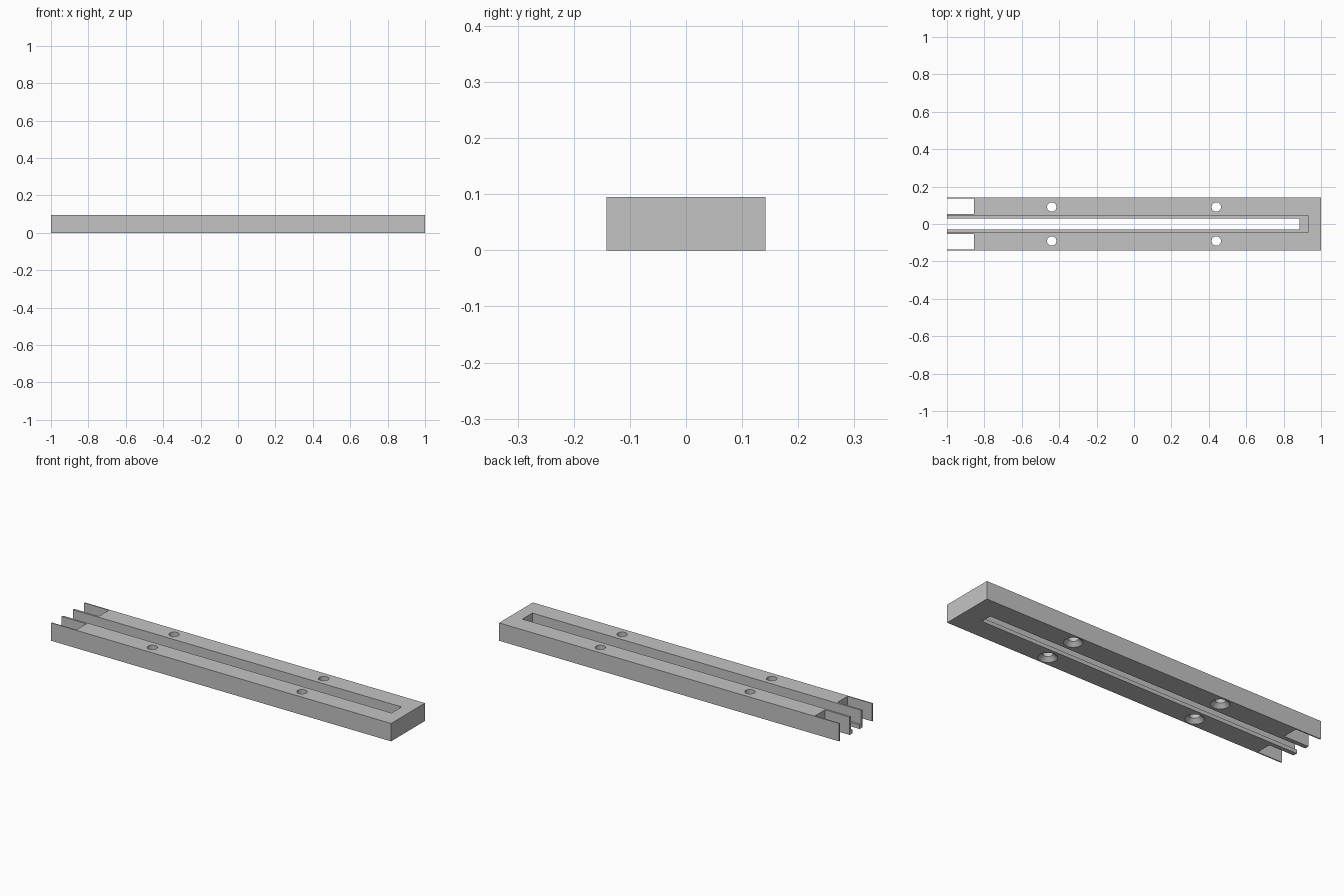
import bpy

cube = bpy.data.objects.get("Cube")
if cube:
    bpy.data.objects.remove(cube, do_unlink=True)

HEIGHT = 0.095
HALF_WIDTH = 0.142

grey = bpy.data.materials.new("plain grey")
grey.use_nodes = True
colour = (0.55, 0.55, 0.55, 1)
grey.diffuse_color = colour
grey.node_tree.nodes["Principled BSDF"].inputs["Base Color"].default_value = colour


def box(name, x, y, z):
    """Box spanning the given (low, high) ranges."""
    spans = (x, y, z)
    bpy.ops.mesh.primitive_cube_add(size=1, location=[(a + b) / 2 for a, b in spans])
    ob = bpy.context.object
    ob.name = name
    ob.scale = [b - a for a, b in spans]
    bpy.ops.object.transform_apply(location=True, rotation=False, scale=True)
    ob.data.materials.append(grey)
    return ob


def cone(name, x, y, z, r_low, r_high):
    bpy.ops.mesh.primitive_cone_add(vertices=40, radius1=r_low, radius2=r_high,
                                    depth=z[1] - z[0], location=(x, y, sum(z) / 2))
    ob = bpy.context.object
    ob.name = name
    ob.data.materials.append(grey)
    return ob


def cut(target, cutter):
    mod = target.modifiers.new("cut", "BOOLEAN")
    mod.operation = "DIFFERENCE"
    mod.solver = "EXACT"
    mod.object = cutter
    bpy.context.view_layer.objects.active = target
    bpy.ops.object.modifier_apply(modifier=mod.name)
    bpy.data.objects.remove(cutter, do_unlink=True)


rail = box("slotted_rail", (-1, 1), (-HALF_WIDTH, HALF_WIDTH), (0, HEIGHT))
through = (-0.1, 0.2)

# Stepped central slot, open at the right end: wide above a thin ledge
cut(rail, box("wide_slot", (-1.1, 0.933), (-0.042, 0.042), (0.02, 0.2)))
cut(rail, box("narrow_slot", (-1.2, 0.885), (-0.03, 0.03), through))

for side in (-1, 1):
    # Open end pocket that leaves thin walls
    y = sorted((side * 0.053, side * 0.136))
    cut(rail, box("end_pocket", (-1.1, -0.855), y, through))
    # Screw holes, countersunk from below
    for x in (-0.44, 0.44):
        cut(rail, cone("screw_hole", x, side * 0.091, through, 0.025, 0.025))
        cut(rail, cone("countersink", x, side * 0.091, (-0.01, 0.02), 0.055, 0.025))

bpy.ops.object.select_all(action="DESELECT")
rail.select_set(True)
bpy.context.view_layer.objects.active = rail
bpy.ops.object.shade_smooth_by_angle()
